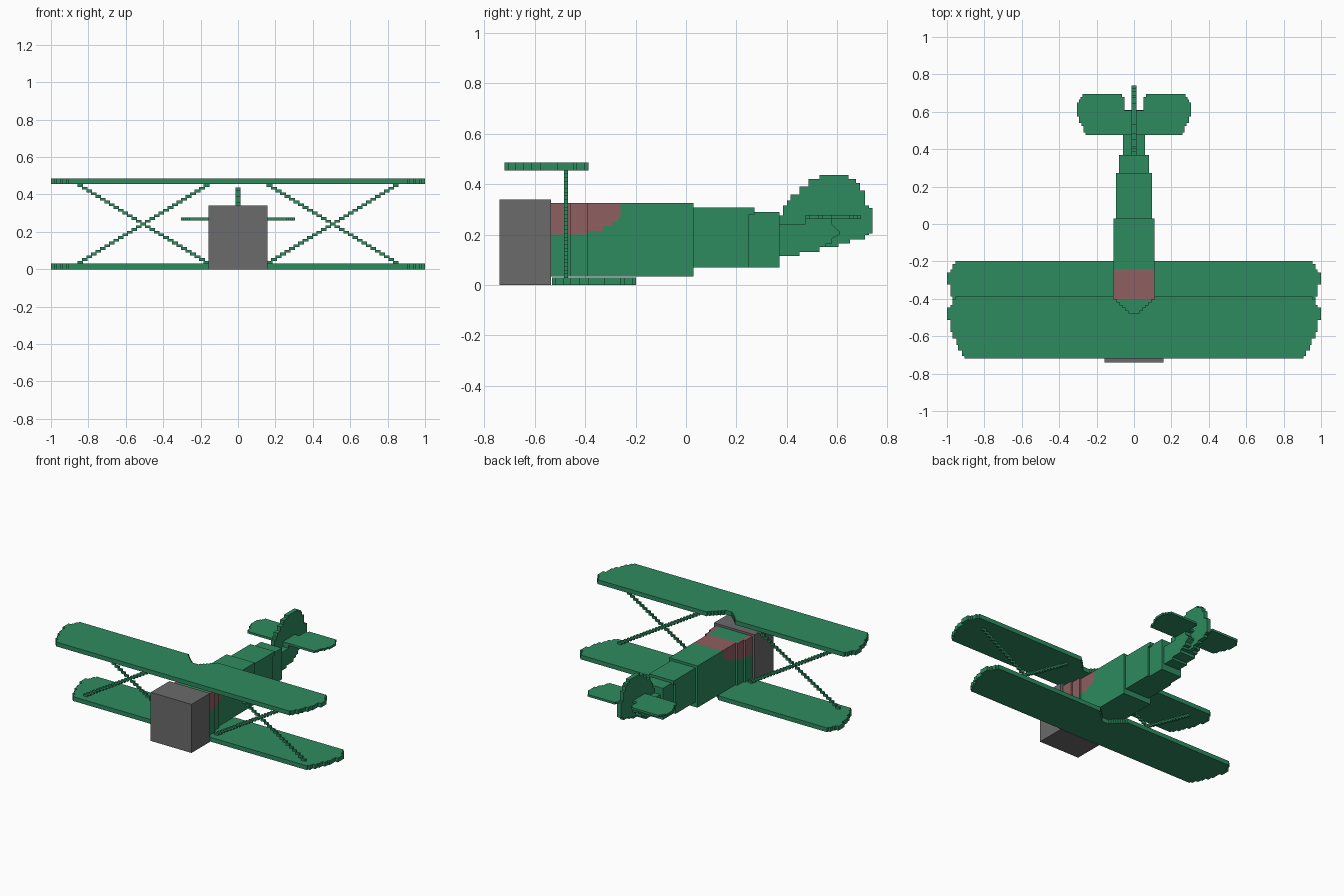
import bpy, bmesh
from mathutils import Vector

cube = bpy.data.objects.get("Cube")
if cube:
    bpy.data.objects.remove(cube, do_unlink=True)


def material(name, rgb):
    m = bpy.data.materials.new(name)
    m.use_nodes = True
    m.diffuse_color = (*rgb, 1)
    m.node_tree.nodes["Principled BSDF"].inputs["Base Color"].default_value = (*rgb, 1)
    return m


GREEN = material("airframe green", (0.027, 0.258, 0.114))
GREY = material("engine grey", (0.147, 0.147, 0.147))
RED = material("cockpit red", (0.275, 0.114, 0.119))


def finish(name, bm, *mats):
    bmesh.ops.recalc_face_normals(bm, faces=bm.faces)
    me = bpy.data.meshes.new(name)
    bm.to_mesh(me)
    bm.free()
    for m in mats:
        me.materials.append(m)
    ob = bpy.data.objects.new(name, me)
    bpy.context.collection.objects.link(ob)
    return ob


def add_prism(bm, pts, axis, lo, hi):
    """Extrude a 2D outline along an axis: 'x' takes (y, z) points, 'z' takes (x, y)."""
    place = (lambda a, b, t: (t, a, b)) if axis == 'x' else (lambda a, b, t: (a, b, t))
    face = bm.faces.new([bm.verts.new(place(a, b, lo)) for a, b in pts])
    ext = bmesh.ops.extrude_face_region(bm, geom=[face])
    moved = [g for g in ext["geom"] if isinstance(g, bmesh.types.BMVert)]
    bmesh.ops.translate(bm, verts=moved, vec=Vector(place(0, 0, hi - lo)))


def prism(name, pts, axis, lo, hi, mat=GREEN):
    bm = bmesh.new()
    add_prism(bm, pts, axis, lo, hi)
    return finish(name, bm, mat)


def add_box(bm, x0, x1, y0, y1, z0, z1):
    add_prism(bm, [(x0, y0), (x1, y0), (x1, y1), (x0, y1)], 'z', z0, z1)


def box(name, half_x, y0, y1, z0, z1, mat=GREEN):
    bm = bmesh.new()
    add_box(bm, -half_x, half_x, y0, y1, z0, z1)
    return finish(name, bm, mat)


def stairs(start, levels):
    """Stepped line: each level is (end position, height)."""
    pts = []
    for end, height in levels:
        pts += [(start, height), (end, height)]
        start = end
    return pts


def mirrored(half):
    return half + [(-x, y) for x, y in reversed(half)]


# Wings: stepped tips and a stepped notch in the trailing edge
notch = [(x, -d) for d, x in stairs(0.09, [(0.09 - 0.015 * (i + 1), 0.03 + 0.016 * i)
                                           for i in range(6)])]
tip = [(x, -d) for d, x in stairs(0, [
    (0.015, 0.955), (0.045, 0.97), (0.06, 0.98), (0.125, 1.0), (0.19, 0.98),
    (0.225, 0.97), (0.26, 0.95), (0.29, 0.94), (0.32, 0.92), (0.333, 0.905)])]
wing = mirrored(notch + tip)
for name, rear, z in (("upper_wing", -0.387, 0.455), ("lower_wing", -0.198, 0.0)):
    prism(name, [(x, y + rear) for x, y in wing], 'z', z, z + 0.03)

# Crossed struts: one small block per level
ROWS, Z0, Z1 = 29, 0.03, 0.455
dz, dx = (Z1 - Z0) / ROWS, 0.7 / ROWS
for side, label in ((1, "left"), (-1, "right")):
    for rising in (True, False):
        bm = bmesh.new()
        for i in range(ROWS):
            k = i if rising else ROWS - 1 - i
            a, b = sorted((side * (0.153 + k * dx), side * (0.159 + (k + 1) * dx)))
            add_box(bm, a, b, -0.484, -0.469, Z0 + i * dz, Z0 + (i + 1) * dz)
        finish(f"{label}_strut_{'outward' if rising else 'inward'}", bm, GREEN)

# Engine block
box("engine_block", 0.158, -0.74, -0.535, 0, 0.34, GREY)

# Main fuselage, widening in steps towards the engine, with a red cockpit area
bm = bmesh.new()
add_prism(bm, mirrored([(0.11, 0.03), (0.11, -0.39), (0.125, -0.39), (0.125, -0.457),
                        (0.14, -0.457), (0.14, -0.535)]), 'z', 0.033, 0.325)
red_edge = [(-0.39, 0.2), (-0.33, 0.215), (-0.29, 0.235), (-0.27, 0.25), (-0.26, 0.265)]
cuts = [((0, y, 0), (0, 1, 0)) for y in (-0.4, -0.24)]
cuts += [((x, 0, 0), (1, 0, 0)) for x in (-0.11, 0.11)]
for y, z in red_edge:
    cuts += [((0, y, 0), (0, 1, 0)), ((0, 0, z), (0, 0, 1))]
for co, no in cuts:
    bmesh.ops.bisect_plane(bm, geom=bm.verts[:] + bm.edges[:] + bm.faces[:],
                           plane_co=co, plane_no=no, dist=1e-5)
bm.normal_update()
for f in bm.faces:
    c = f.calc_center_median()
    if c.z > 0.324:
        red = c.y < -0.24 and (c.y > -0.4 or abs(c.x) > 0.11)
    else:
        red = any(c.y < y and c.z > z for y, z in red_edge)
    f.material_index = int(red)
finish("main_fuselage", bm, GREEN, RED)

# Rear fuselage sections
prism("rear_fuselage", [(0.03, 0.07), (0.25, 0.07), (0.25, 0.28), (0.272, 0.28),
                        (0.272, 0.308), (0.03, 0.308)], 'x', -0.095, 0.095)
box("tail_section", 0.08, 0.25, 0.37, 0.07, 0.29)

# Tail cone
cone_bottom = [(0.37, 0.115), (0.45, 0.115), (0.45, 0.13), (0.53, 0.13)]
prism("tail_cone", cone_bottom + [
    (0.53, 0.15), (0.555, 0.15), (0.555, 0.165), (0.58, 0.165), (0.58, 0.185),
    (0.61, 0.2), (0.61, 0.212), (0.595, 0.225), (0.58, 0.24), (0.58, 0.262),
    (0.475, 0.262), (0.475, 0.242), (0.37, 0.242)], 'x', -0.06, 0.06)

# Vertical fin with stepped rounded outline
fin_top = stairs(0.37, [
    (0.385, 0.275), (0.40, 0.315), (0.415, 0.335), (0.45, 0.36), (0.485, 0.39),
    (0.53, 0.42), (0.645, 0.437), (0.675, 0.42), (0.69, 0.405), (0.71, 0.375),
    (0.725, 0.315), (0.74, 0.305)])
fin_bottom = stairs(0.37, [(0.45, 0.115), (0.53, 0.13), (0.605, 0.15), (0.65, 0.165),
                           (0.71, 0.18), (0.725, 0.198), (0.74, 0.205)])
prism("tail_fin", fin_bottom + fin_top[::-1], 'x', -0.0145, 0.0145)

# Horizontal stabilizer with a gap behind the fin
stab_side = [(x, y) for y, x in stairs(0.475, [
    (0.49, 0.26), (0.525, 0.27), (0.54, 0.28), (0.575, 0.293), (0.65, 0.306),
    (0.665, 0.295), (0.68, 0.285), (0.695, 0.275)])]
stab_gap = [(0.065, 0.695), (0.065, 0.68), (0.05, 0.68), (0.05, 0.608)]
prism("stabilizer", mirrored(stab_side + stab_gap), 'z', 0.262, 0.277)
